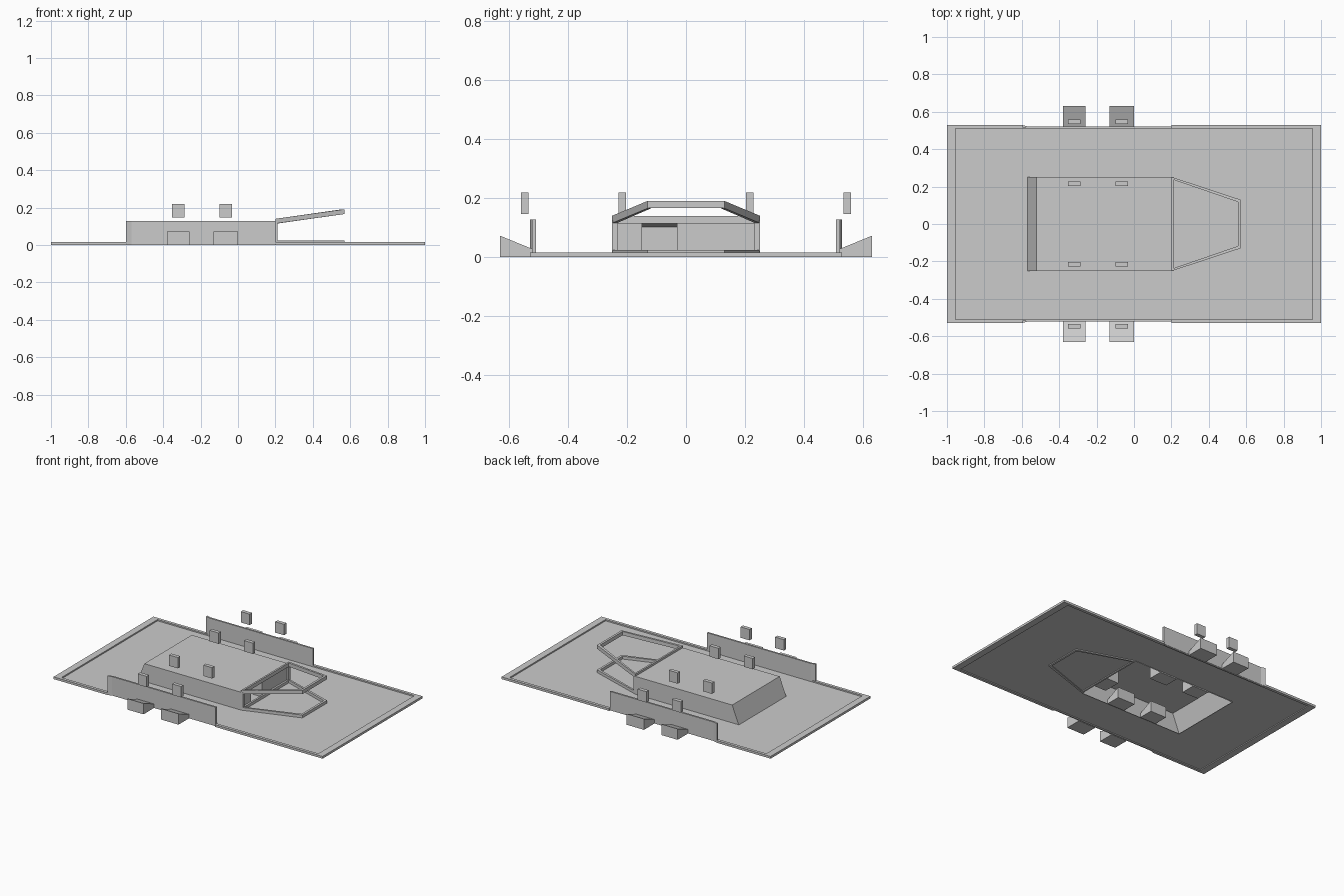
import bpy, bmesh
from mathutils import Vector

if "Cube" in bpy.data.objects:
    bpy.data.objects.remove(bpy.data.objects["Cube"])


def make(name, verts, faces, fix=True):
    bm = bmesh.new()
    vs = [bm.verts.new(v) for v in verts]
    for f in faces:
        bm.faces.new([vs[i] for i in f])
    if fix:
        bmesh.ops.recalc_face_normals(bm, faces=bm.faces)
    me = bpy.data.meshes.new(name)
    bm.to_mesh(me)
    bm.free()
    ob = bpy.data.objects.new(name, me)
    bpy.context.collection.objects.link(ob)
    return ob


def prism_x(name, profile, x0, x1):
    """Extrude a (y, z) profile along x."""
    n = len(profile)
    verts = [(x, y, z) for x in (x0, x1) for y, z in profile]
    faces = [tuple(range(n)), tuple(range(n, 2 * n))]
    faces += [(i, (i + 1) % n, n + (i + 1) % n, n + i) for i in range(n)]
    return make(name, verts, faces)


def box(name, x0, x1, y0, y1, z0, z1):
    return prism_x(name, [(y0, z0), (y1, z0), (y1, z1), (y0, z1)], x0, x1)


def frame(name, outer, inner, height):
    """Closed bar loop; points hold (x, y, bottom z)."""
    n = len(outer)
    up = Vector((0, 0, height))
    o, i = [Vector(p) for p in outer], [Vector(p) for p in inner]
    verts = o + [p + up for p in o] + [p + up for p in i] + i
    faces = []
    for ring in range(4):
        a, b = ring * n, ((ring + 1) % 4) * n
        faces += [(a + k, a + (k + 1) % n, b + (k + 1) % n, b + k) for k in range(n)]
    return make(name, verts, faces)


def rect(x0, x1, y, z=0):
    return [(x0, -y, z), (x1, -y, z), (x1, y, z), (x0, y, z)]


# raised border around the field, slightly narrower between the side walls
edge = [(-1, .53), (-.6, .53), (-.57, .52), (.2, .52), (.2, .53), (1, .53)]
inner = [(-.955, .51), (-.6, .51), (-.57, .51), (.19, .51), (.2, .51), (.955, .51)]
loop = lambda pts: [(x, -y, 0) for x, y in pts] + [(x, y, 0) for x, y in reversed(pts)]
frame("field_border", loop(edge), loop(inner), .015)

# thin floor, open under the central building
floor = rect(-.96, .96, .515, .006) + rect(-.57, .2, .252, .006)
make("field_floor", floor, [(k, (k + 1) % 4, 4 + (k + 1) % 4, 4 + k) for k in range(4)])

# central building shell with sloped rear and a recessed hatch in the front end
W, H, X = .252, .126, .2
body = rect(-.57, X, W) + rect(-.52, X, W, H)
make("building_shell", body, [(4, 5, 6, 7), (0, 1, 5, 4), (2, 3, 7, 6), (3, 0, 4, 7)], False)
hatch = [(X, -.15, .01), (X, -.03, .01), (X, -.03, .115), (X, -.15, .115)]
wall = [(X, -W, 0), (X, W, 0), (X, W, H), (X, -W, H)]
back = [(.1, -.15, .01), (.1, -.03, .01), (.1, -.03, .103), (.1, -.15, .103)]
make("building_end_wall", wall + hatch + back,
     [(a + k, a + (k + 1) % 4, a + 4 + (k + 1) % 4, a + 4 + k) for a in (0, 4) for k in range(4)]
     + [(8, 9, 10, 11)])

# lower and upper tapered guide frames with joining posts
fo, fi = [(.2, .252), (.57, .13)], [(.212, .236), (.555, .118)]
for name, z0, z1 in (("lower_guide_frame", 0, 0), ("upper_guide_frame", .115, .166)):
    def corner(pts):
        (xa, ya), (xb, yb) = pts
        return [(xa, -ya, z0), (xb, -yb, z1), (xb, yb, z1), (xa, ya, z0)]
    frame(name, corner(fo), corner(fi), .025)
for s in (-1, 1):
    box("guide_post", .2, .212, *sorted((s * .232, s * .252)), .02, .125)

STATIONS = ((-.38, -.26), (-.13, 0))
for s in (-1, 1):
    # side wall, flared at its rear end
    pts = [(-.6, .53), (-.57, .522), (.2, .522), (.2, .51), (-.57, .51), (-.6, .518)]
    verts = [(x, s * y, z) for z in (.005, .128) for x, y in pts]
    make("side_wall", verts, [tuple(range(6)), tuple(range(6, 12))]
         + [(k, (k + 1) % 6, 6 + (k + 1) % 6, 6 + k) for k in range(6)])
    for x0, x1 in STATIONS:
        # feed ramps behind the outer walls and inside the building
        for name, y0, y1 in (("outer_ramp", .522, .632), ("inner_ramp", .25, .15)):
            prism_x(name, [(s * y0, 0), (s * y1, 0), (s * y1, .073), (s * y0, .028)], x0, x1)
        # plain floating station markers
        xm = (x0 + x1) / 2
        for y in (.547, .216):
            box("station_marker", xm - .033, xm + .033, s * y - .0125, s * y + .0125, .147, .22)
